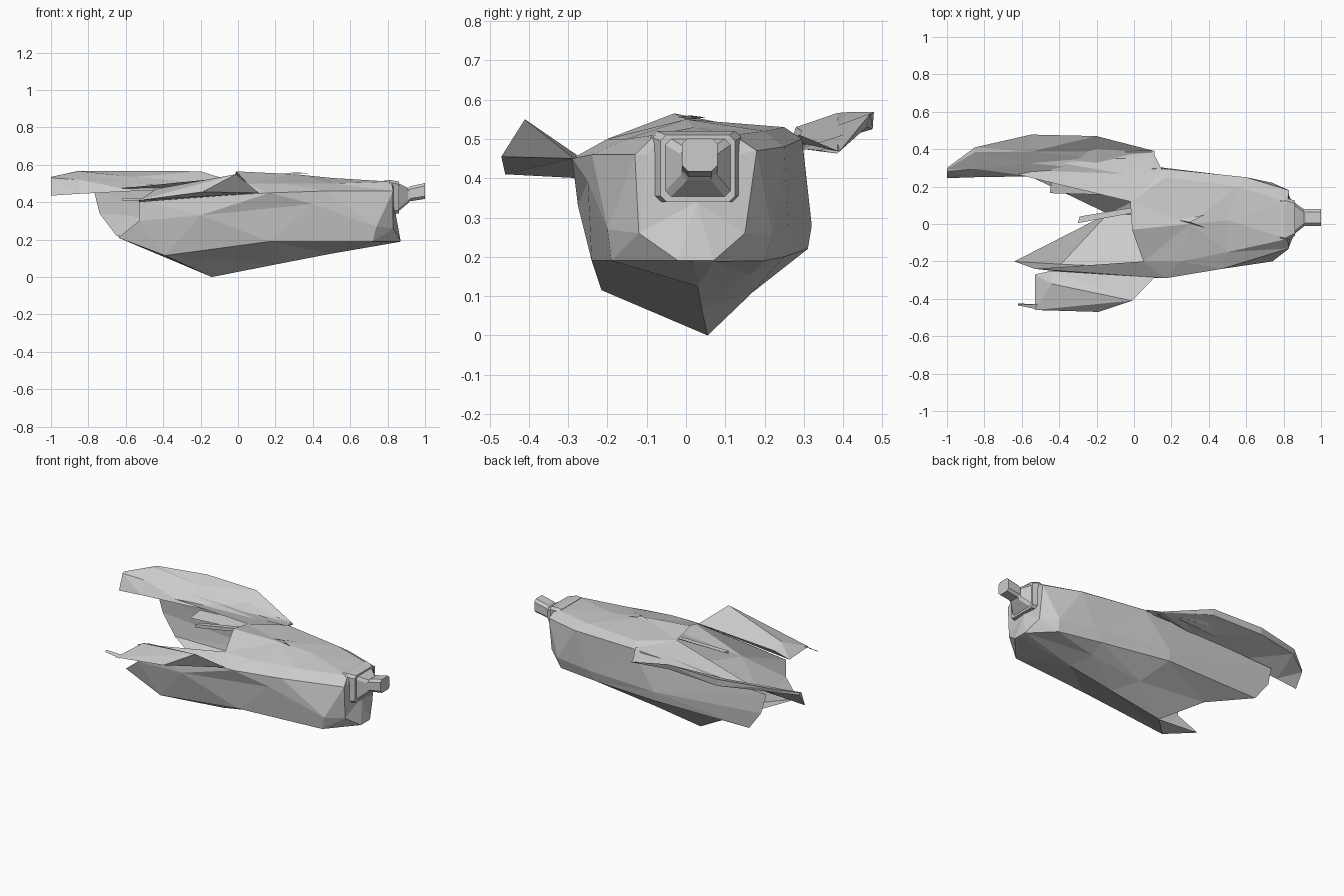
import bpy
import bmesh

old = bpy.data.objects.get("Cube")
if old:
    bpy.data.objects.remove(old)

grey = bpy.data.materials.new("plain_grey")
grey.use_nodes = True
grey.diffuse_color = (0.6, 0.6, 0.6, 1)
grey.node_tree.nodes["Principled BSDF"].inputs["Base Color"].default_value = (0.6, 0.6, 0.6, 1)


def finish(name, bm):
    mesh = bpy.data.meshes.new(name)
    bm.to_mesh(mesh)
    bm.free()
    mesh.materials.append(grey)
    obj = bpy.data.objects.new(name, mesh)
    bpy.context.collection.objects.link(obj)
    return obj


def loft(name, rings, cap_start=False, cap_end=False):
    """Join closed rings of points with flat triangles; caps are fans."""
    bm = bmesh.new()
    rows = [[bm.verts.new(p) for p in ring] for ring in rings]
    count = len(rows[0])
    for a, b in zip(rows, rows[1:]):
        for i in range(count):
            j = (i + 1) % count
            bm.faces.new((a[i], a[j], b[j], b[i]))
    for row, wanted in ((rows[0], cap_start), (rows[-1], cap_end)):
        if wanted:
            middle = bm.verts.new([sum(v.co[k] for v in row) / count for k in range(3)])
            for i in range(count):
                bm.faces.new((row[i], row[(i + 1) % count], middle))
    bmesh.ops.triangulate(bm, faces=[f for f in bm.faces if len(f.verts) > 3])
    bmesh.ops.recalc_face_normals(bm, faces=bm.faces[:])
    return finish(name, bm)


def solid(name, points):
    """Faceted block stretched over a few corner points."""
    bm = bmesh.new()
    bmesh.ops.convex_hull(bm, input=[bm.verts.new(p) for p in points])
    bmesh.ops.recalc_face_normals(bm, faces=bm.faces[:])
    return finish(name, bm)


def plate(name, points):
    bm = bmesh.new()
    face = bm.faces.new([bm.verts.new(p) for p in points])
    bmesh.ops.triangulate(bm, faces=[face])
    return finish(name, bm)


def chamfered(x, y, z, width, height, cut):
    """Eight-sided ring across the x axis."""
    w, h = width / 2, height / 2
    corners = [(w, h - cut), (w - cut, h), (cut - w, h), (-w, h - cut),
               (-w, cut - h), (cut - w, -h), (w - cut, -h), (w, cut - h)]
    return [(x, y + a, z + b) for a, b in corners]


# Broken hull shell: each stringer runs from the bow to the torn stern
stringers = [
    [(.82, .02, .51), (.5, .02, .53), (.3, .0, .55), (-.01, -.03, .565)],
    [(.82, .12, .51), (.55, .2, .52), (.17, .25, .53), (-.02, .12, .535)],
    [(.83, .18, .47), (.6, .25, .48), (.17, .295, .5), (-.77, .3, .46)],
    [(.74, .22, .26), (.5, .26, .26), (.0, .32, .28), (-.74, .31, .34)],
    [(.73, .2, .19), (.45, .25, .2), (.0, .31, .22), (-.65, .3, .22)],
    [(.865, .07, .188), (.45, .165, .155), (.1, .17, .11), (-.38, .17, .15)],
    [(.865, .02, .188), (.5, .03, .125), (.2, .04, .067), (-.14, .055, 0)],
    [(.72, -.19, .19), (.17, -.24, .19), (-.39, -.215, .115), (-.64, -.2, .21)],
    [(.74, -.2, .27), (.4, -.25, .39), (-.2, -.275, .33), (-.53, -.24, .3)],
    [(.83, -.13, .46), (.47, -.24, .46), (.17, -.29, .45), (-.53, -.24, .41)],
    [(.82, -.08, .51), (.5, -.15, .5), (.25, -.2, .5), (.05, -.2, .5)],
]
hull_rings = list(zip(*stringers))
loft("hull_shell", hull_rings)

# Bow face with bevelled lower corners and a flat chin
chin_ring = [(.83, .02, .5), (.83, .11, .5), (.83, .13, .46), (.83, .15, .26), (.85, .11, .225),
             (.87, .07, .19), (.87, .02, .19), (.87, -.02, .19), (.83, -.12, .26),
             (.83, -.1, .46), (.83, -.07, .5)]
loft("bow_face", [hull_rings[0], chin_ring], cap_end=True)

# Bow collar, neck and knob
loft("bow_collar", [chamfered(.78, .025, .43, .22, .17, .015),
                    chamfered(.81, .025, .43, .23, .18, .015),
                    chamfered(.86, .03, .425, .19, .17, .015)], cap_start=True, cap_end=True)
loft("bow_neck", [chamfered(.85, .03, .425, .18, .16, .015),
                  chamfered(.91, .033, .435, .09, .08, .015),
                  chamfered(.92, .035, .445, .09, .08, .015),
                  chamfered(1, .035, .46, .09, .085, .015)], cap_end=True)

# Left wing: long blade with a valley fold, rising towards its rear tip
loft("left_wing", [
    [(.11, .34, .47), (.11, .35, .475), (.11, .385, .47), (.11, .39, .468), (.11, .385, .463)],
    [(-.2, .29, .475), (-.2, .355, .485), (-.2, .387, .5), (-.2, .47, .565), (-.2, .46, .53)],
    [(-.55, .255, .46), (-.55, .325, .5), (-.55, .387, .535), (-.55, .478, .568), (-.55, .475, .525)],
    [(-.85, .25, .445), (-.85, .295, .52), (-.85, .385, .566), (-.85, .41, .568), (-.85, .4, .54)],
    [(-1, .245, .435), (-1, .28, .53), (-1, .295, .535), (-1, .3, .535), (-1, .3, .52)],
], cap_start=True, cap_end=True)

# Right wing: shorter blade rising to a peak, with a torn tip
solid("right_wing", [(.11, -.285, .45), (-.01, -.41, .55), (-.19, -.47, .455), (-.53, -.46, .41),
                     (-.53, -.27, .4), (-.44, -.25, .44), (-.44, -.32, .47)])
plate("right_wing_spike", [(-.5, -.43, .42), (-.62, -.425, .42), (-.62, -.435, .41), (-.5, -.46, .41)])

# Torn ledges along the left side of the opening
plate("left_ledge_upper", [(.15, .29, .51), (.1, .385, .47), (-.44, .335, .49), (-.44, .25, .47), (.1, .24, .5)])
plate("left_ledge_lower", [(.1, .24, .5), (-.44, .25, .46), (-.45, .165, .44), (.05, .15, .48)])

# Roof splinters
loft("roof_spike", [
    [(0, .09, .53), (0, .06, .53), (0, .06, .51)],
    [(-.29, .04, .5), (-.3, .005, .5), (-.3, .005, .48)],
], cap_start=True, cap_end=True)
for name, tip in (("roof_splinter_left", .05), ("roof_splinter_right", -.02)):
    plate(name, [(.24, .02, .55), (.38, tip, .555), (.3, .01, .56)])
